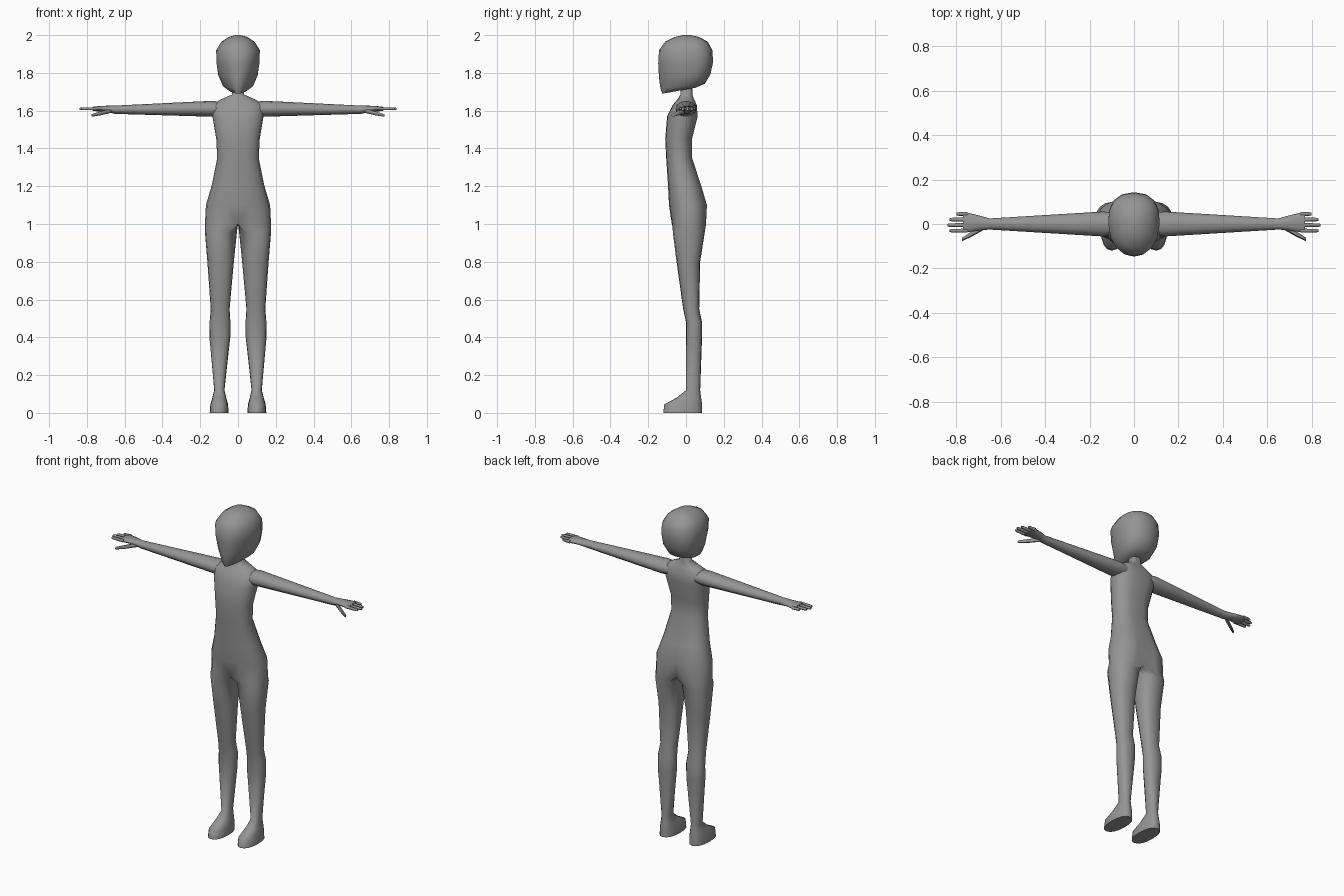
import bpy
import bmesh
from math import sin, cos, pi, radians, copysign

cube = bpy.data.objects.get("Cube")
if cube:
    bpy.data.objects.remove(cube)

grey = bpy.data.materials.new("plain grey")
grey.use_nodes = True
tone = (.3, .3, .3, 1)
grey.diffuse_color = tone
grey.node_tree.nodes["Principled BSDF"].inputs["Base Color"].default_value = tone


def loft(name, rings, mirrored=True):
    """Skin equal-length rings, cap both ends, and open the mirror plane."""
    bm = bmesh.new()
    loops = [[bm.verts.new(point) for point in ring] for ring in rings]
    for lower, upper in zip(loops, loops[1:]):
        for i in range(len(lower)):
            bm.faces.new((lower[i - 1], lower[i], upper[i], upper[i - 1]))
    bm.faces.new(loops[0])
    bm.faces.new(loops[-1])
    bmesh.ops.recalc_face_normals(bm, faces=bm.faces)
    if mirrored:
        hidden = [face for face in bm.faces if all(vert.co.x == 0 for vert in face.verts)]
        bmesh.ops.delete(bm, geom=hidden, context='FACES')
    mesh = bpy.data.meshes.new(name)
    bm.to_mesh(mesh)
    bm.free()
    mesh.materials.append(grey)
    obj = bpy.data.objects.new(name, mesh)
    bpy.context.collection.objects.link(obj)
    if mirrored:
        obj.modifiers.new("mirror", 'MIRROR').use_clip = True
    bpy.ops.object.select_all(action='DESELECT')
    obj.select_set(True)
    bpy.context.view_layer.objects.active = obj
    bpy.ops.object.shade_smooth_by_angle(angle=radians(65))


def rounded(angle):
    """A point on a unit circle that is slightly squared off."""
    return [copysign(abs(value) ** .87, value) for value in (cos(angle), sin(angle))]


def between(start, end, amount):
    return start + (end - start) * amount


# The outer arc of each body ring, from front centre to back centre
ARC = 5
SIDES = 16


def leg_ring(z, half_width, front, back):
    ring = []
    for step in range(-ARC, SIDES - ARC):
        across, along = rounded(2 * pi * step / SIDES)
        x = .1 - z / 100 + half_width * across
        ring.append((x, between(front, back, (along + 1) / 2), z))
    return ring


def torso_ring(z, half_width, front, back):
    """Half an ellipse outside; the leftover points lie on the mirror plane."""
    ring = []
    for step in range(-ARC, ARC + 1):
        across, along = rounded(pi / 2 * step / ARC)
        x = half_width * across if abs(step) < ARC else 0
        ring.append((x, between(front, back, (along + 1) / 2), z))
    # Shallow groove down the spine, deeper at the hips
    groove = back - (.02 if z < 1.2 else .005)
    ring[-1] = (0, groove, z)
    spare = SIDES - len(ring)
    for step in range(spare):
        ring.append((0, between(groove, front, (step + 1) / (spare + 1)), z))
    return ring


# Feet, legs and torso as one continuous half: height, half width, front, back
sole = leg_ring(0, .05, -.12, .085)
toes = leg_ring(.045, .047, -.115, .085)
instep = leg_ring(.08, .037, -.05, .08)
ankle = leg_ring(.12, .027, 0, .075)
calf = leg_ring(.4, .055, 0, .085)
under_knee = leg_ring(.48, .055, 0, .085)
knee = leg_ring(.55, .05, -.015, .07)
thigh = leg_ring(.8, .07, -.05, .075)
groin = leg_ring(.96, .085, -.07, .1)
hips = torso_ring(1, .175, -.075, .11)
seat = torso_ring(1.1, .17, -.09, .115)
belly = torso_ring(1.2, .14, -.095, .085)
waist = torso_ring(1.35, .11, -.105, .035)
ribs = torso_ring(1.45, .115, -.11, .035)
chest = torso_ring(1.57, .135, -.1, .065)
shoulder = torso_ring(1.63, .14, -.07, .06)
collar = torso_ring(1.66, .09, -.045, .045)
neck = torso_ring(1.685, .033, -.03, .035)
nape = torso_ring(1.77, .03, -.03, .035)
loft("body", [sole, toes, instep, ankle, calf, under_knee, knee, thigh, groin, hips,
              seat, belly, waist, ribs, chest, shoulder, collar, neck, nape])


def limb_ring(x, y, z, depth, height, sides=12):
    angles = [2 * pi * step / sides for step in range(sides)]
    return [(x, y + depth * cos(angle), z + height * sin(angle)) for angle in angles]


# Arms: a straight taper from shoulder to wrist, then a flat palm
HAND = 1.61
arm_rings = [limb_ring(.07, 0, HAND, .05, .035)]
STEPS = 4
for step in range(STEPS + 1):
    amount = step / STEPS
    arm_rings.append(limb_ring(between(.14, .65, amount), 0, between(HAND, 1.605, amount),
                               between(.056, .025, amount), between(.042, .022, amount)))
arm_rings.append(limb_ring(.7, .005, HAND, .034, .016))
arm_rings.append(limb_ring(.75, .007, HAND, .044, .013))
arm_rings.append(limb_ring(.77, .007, HAND, .043, .01))
loft("arms", arm_rings)


# Fingers and thumbs
def digit(name, path, radius):
    rings = []
    for index, point in enumerate(path):
        size = radius * (1 - index ** 2 / 10)
        rings.append(limb_ring(*point, size, size, sides=6))
    loft(name, rings)


for index, label in enumerate(("little", "ring", "middle", "index")):
    y = .045 - index / 40
    tip = .84 - (index - 2) ** 2 / 100
    digit(label + "_fingers", [(.75, y, HAND), (tip - .01, y, HAND), (tip, y, HAND)], .009)
digit("thumbs", [(.67, -.01, 1.6), (.73, -.045, 1.585), (.775, -.07, 1.575)], .013)


# Head: low rings tilt down to the front and narrow into a chin
def head_ring(z, half_width, front, back):
    low = max(0, 1.9 - z) * 5
    ring = []
    for step in range(SIDES):
        across, along = rounded(2 * pi * step / SIDES)
        forward = (1 - along) / 2
        x = half_width * across * (1 - .15 * forward - .45 * low * forward ** 2)
        ring.append((x, between(back, front, forward), z + .03 * low * (1 - forward)))
    return ring


chin = head_ring(1.69, .06, -.125, .05)
jaw = head_ring(1.715, .095, -.135, .1)
cheeks = head_ring(1.775, .12, -.143, .13)
eye_line = head_ring(1.85, .127, -.147, .143)
brow = head_ring(1.92, .125, -.143, .14)
crown = head_ring(1.965, .095, -.11, .115)
top = head_ring(1.99, .055, -.06, .07)
peak = head_ring(2, .015, -.015, .025)
loft("head", [chin, jaw, cheeks, eye_line, brow, crown, top, peak], mirrored=False)
